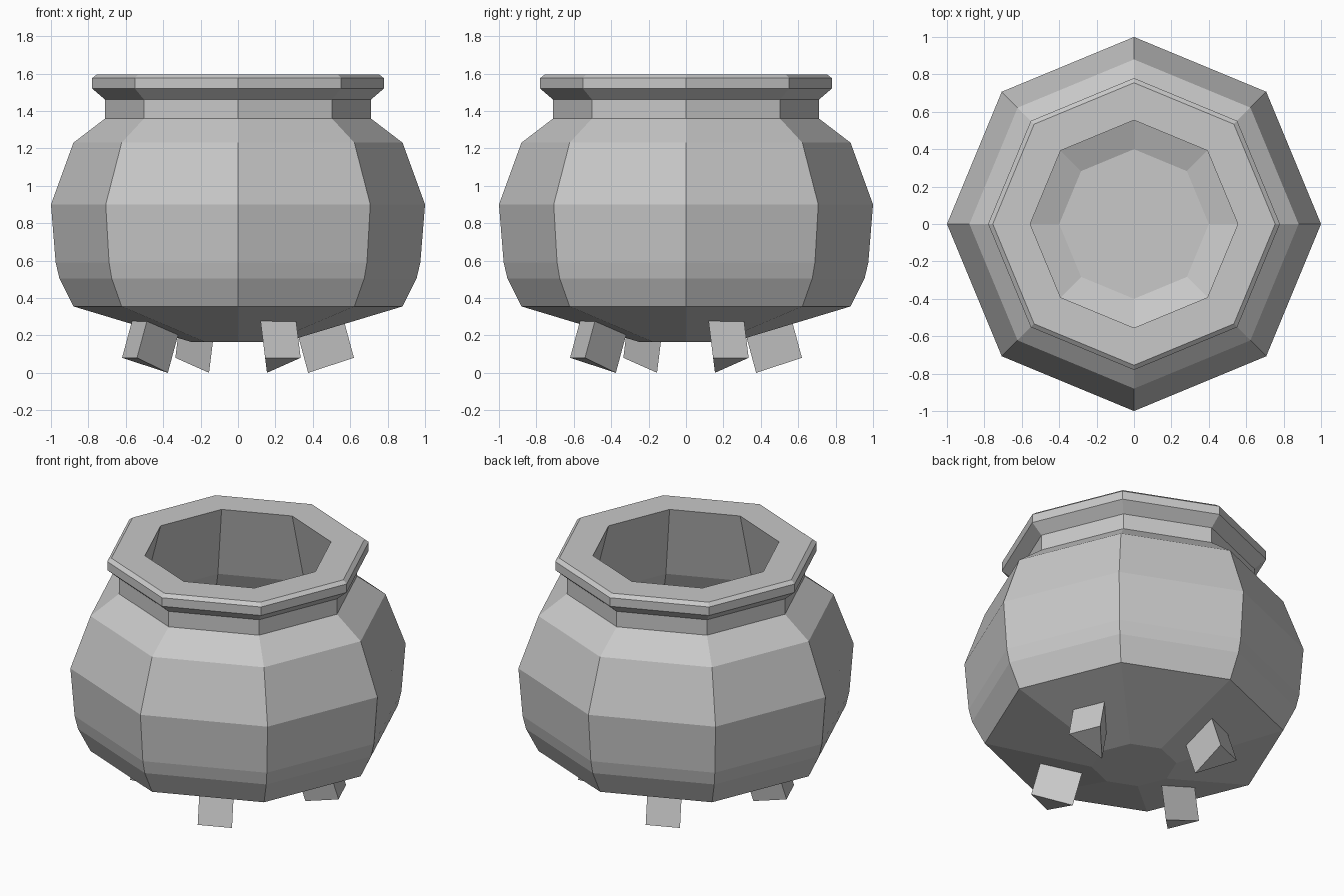
import bpy, bmesh, math
from mathutils import Vector, Matrix

cube = bpy.data.objects.get("Cube")
if cube:
    bpy.data.objects.remove(cube, do_unlink=True)

SIDES = 8
LEGS = 4

iron = bpy.data.materials.new("grey_iron")
iron.use_nodes = True
grey = (0.58, 0.58, 0.58, 1)
iron.diffuse_color = grey
iron.node_tree.nodes["Principled BSDF"].inputs["Base Color"].default_value = grey


def make_object(name, bm):
    bmesh.ops.recalc_face_normals(bm, faces=bm.faces)
    mesh = bpy.data.meshes.new(name)
    bm.to_mesh(mesh)
    bm.free()
    mesh.materials.append(iron)
    obj = bpy.data.objects.new(name, mesh)
    bpy.context.collection.objects.link(obj)
    return obj


# Pot: one closed profile of (radius, height), from underside over rim to inner floor
profile = [
    (0.25, 0.165), (0.88, 0.355), (0.955, 0.505), (0.975, 0.59), (1.0, 0.9),
    (0.88, 1.23), (0.71, 1.36), (0.71, 1.46), (0.78, 1.52), (0.78, 1.575),
    (0.755, 1.595), (0.555, 1.595),
    (0.68, 1.12), (0.80, 0.88), (0.76, 0.52), (0.40, 0.39),
]
bm = bmesh.new()
rings = []
for radius, height in profile:
    angles = [math.tau * i / SIDES for i in range(SIDES)]
    rings.append([bm.verts.new((radius * math.cos(a), radius * math.sin(a), height))
                  for a in angles])
for low, high in zip(rings, rings[1:]):
    for i in range(SIDES):
        j = (i + 1) % SIDES
        bm.faces.new((low[i], low[j], high[j], high[i]))
bm.faces.new(rings[0])
bm.faces.new(rings[-1])
make_object("cauldron_pot", bm)

# Legs: splayed three-sided prisms, repeated around the pot
foot = [(0.145, -0.62, 0.08), (0.335, -0.54, 0.08), (0.155, -0.375, 0)]
shaft = Vector((-0.03, 0.065, 0.24))
for n, name in enumerate(("front_leg", "left_leg", "back_leg", "right_leg")):
    bm = bmesh.new()
    base = bm.faces.new([bm.verts.new(p) for p in foot])
    top = bmesh.ops.extrude_face_region(bm, geom=[base], use_keep_orig=True)
    moved = [v for v in top["geom"] if isinstance(v, bmesh.types.BMVert)]
    bmesh.ops.translate(bm, verts=moved, vec=shaft)
    bm.transform(Matrix.Rotation(math.tau * n / LEGS, 4, "Z"))
    make_object(name, bm)
